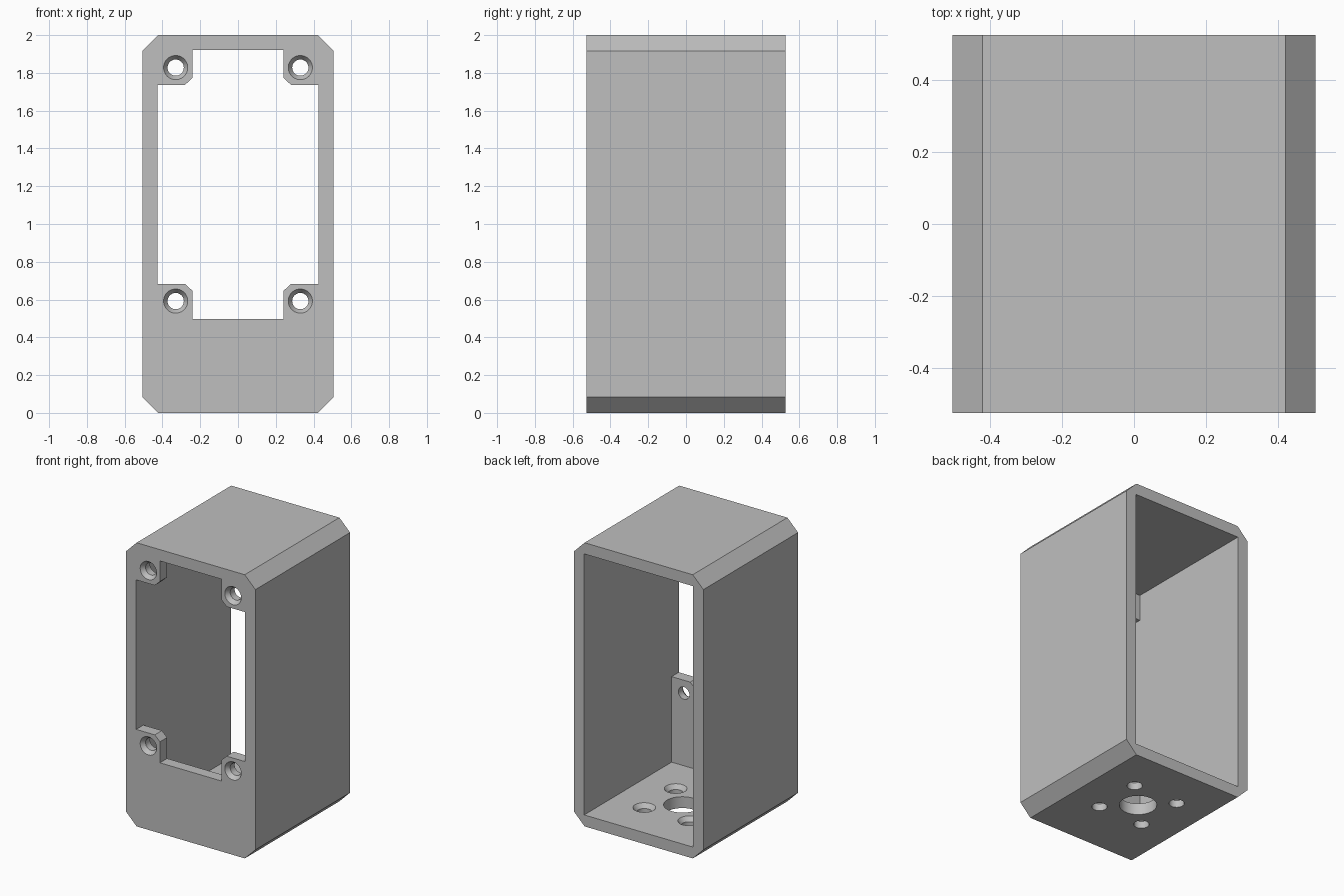
import bpy, bmesh, math
from mathutils import Matrix

cube = bpy.data.objects.get("Cube")
if cube:
    bpy.data.objects.remove(cube, do_unlink=True)

W, D, H = 0.505, 0.527, 2.0    # half width, half depth, height
T, C = 0.08, 0.083             # wall thickness, edge chamfer
INNER = W - T

grey = bpy.data.materials.new("light grey")
grey.use_nodes = True
grey.diffuse_color = (0.52, 0.52, 0.52, 1)
grey.node_tree.nodes["Principled BSDF"].inputs["Base Color"].default_value = (0.52, 0.52, 0.52, 1)


def finish(name, bm):
    bmesh.ops.recalc_face_normals(bm, faces=bm.faces)
    mesh = bpy.data.meshes.new(name)
    bm.to_mesh(mesh)
    bm.free()
    obj = bpy.data.objects.new(name, mesh)
    mesh.materials.append(grey)
    bpy.context.collection.objects.link(obj)
    return obj


def prism(name, outline, y0, y1):
    """Extrude an x-z outline along y."""
    bm = bmesh.new()
    face = bm.faces.new([bm.verts.new((x, y0, z)) for x, z in outline])
    out = bmesh.ops.extrude_face_region(bm, geom=[face])
    verts = [v for v in out["geom"] if isinstance(v, bmesh.types.BMVert)]
    bmesh.ops.translate(bm, verts=verts, vec=(0, y1 - y0, 0))
    return finish(name, bm)


def lathe(name, profile, matrix, n=40):
    """Closed turned solid from (radius, height) pairs."""
    bm = bmesh.new()
    rings = [[bm.verts.new((r * math.cos(math.tau * i / n), r * math.sin(math.tau * i / n), h))
              for i in range(n)] for r, h in profile]
    for a, b in zip(rings, rings[1:]):
        for i in range(n):
            j = (i + 1) % n
            bm.faces.new((a[i], a[j], b[j], b[i]))
    bm.faces.new(rings[0])
    bm.faces.new(rings[-1])
    bm.transform(matrix)
    return finish(name, bm)


def cut(target, cutter):
    cutter.hide_render = True
    mod = target.modifiers.new("cut", "BOOLEAN")
    mod.operation, mod.solver, mod.object = "DIFFERENCE", "EXACT", cutter
    bpy.context.view_layer.objects.active = target
    bpy.ops.object.modifier_apply(modifier=mod.name)
    bpy.data.objects.remove(cutter, do_unlink=True)


def mirrored(half):
    return half + [(-x, z) for x, z in reversed(half)]


# Chamfered body
housing = prism("housing", mirrored([(W - C, 0), (W, C), (W, H - C), (W - C, H)]), -D, D)

# Cavity open at the back
cut(housing, prism("cavity", mirrored([(INNER, T), (INNER, H - T)]), T - D, D + 0.1))

# Front window, leaving four chamfered screw tabs
window = mirrored([(0.24, 0.497), (0.24, 0.645), (0.28, 0.683), (INNER, 0.683),
                   (INNER, 1.737), (0.28, 1.737), (0.24, 1.775), (0.24, H - T)])
cut(housing, prism("window", window, -D - 0.1, T - D + 0.05))


# Countersunk screw holes: heights are measured outward from the wide face
def screw(radius, wide, sink):
    flare = wide + (wide - radius) * 0.02 / sink
    return [(radius, -0.15), (radius, -sink), (wide, 0), (flare, 0.02)]


for x in (-0.33, 0.33):
    for z in (0.592, 1.828):
        place = Matrix.Translation((x, -D, z)) @ Matrix.Rotation(math.pi / 2, 4, "X")
        cut(housing, lathe("screw_hole", screw(0.043, 0.064, 0.03), place))

# Floor holes around a central opening
centre = 0.04
for x in (-0.175, 0.175):
    for y in (-0.175, 0.175):
        place = Matrix.Translation((x, centre + y, T))
        cut(housing, lathe("floor_screw_hole", screw(0.049, 0.073, 0.03), place))
cut(housing, lathe("floor_opening", [(0.12, -0.1), (0.12, 0.2)],
                   Matrix.Translation((0, centre, 0)), 64))

# Smooth hole walls, crisp edges
bpy.ops.object.select_all(action="DESELECT")
housing.select_set(True)
bpy.context.view_layer.objects.active = housing
bpy.ops.object.shade_smooth_by_angle(angle=math.radians(25))
